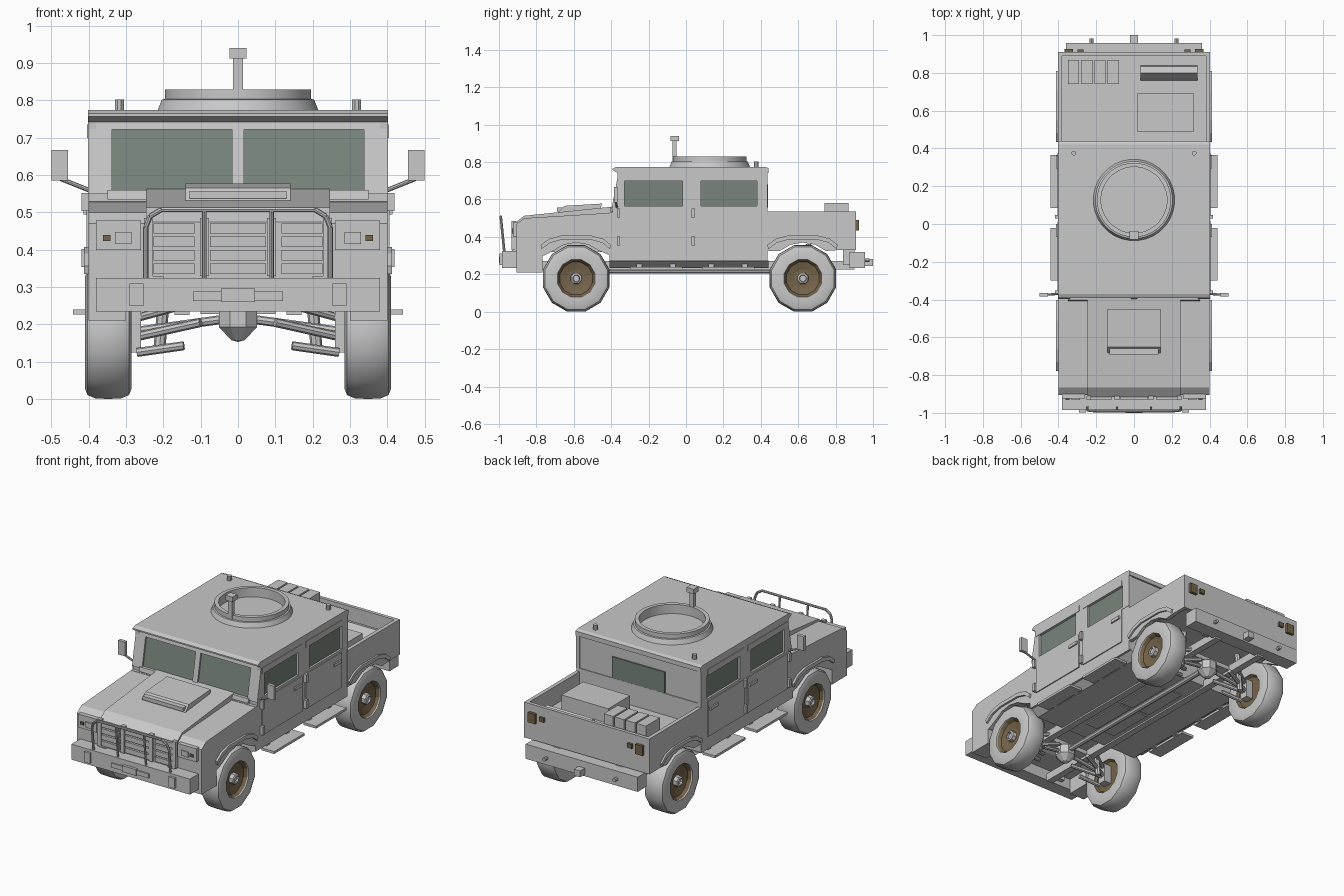
import bpy, bmesh, math
from mathutils import Vector

if "Cube" in bpy.data.objects:
    bpy.data.objects.remove(bpy.data.objects["Cube"])

def material(name, c):
    m = bpy.data.materials.new(name)
    m.diffuse_color = (*c, 1)
    m.use_nodes = True
    m.node_tree.nodes["Principled BSDF"].inputs["Base Color"].default_value = m.diffuse_color
    return m

GREY = material("grey paint", (0.58, 0.58, 0.58))
GLASS = material("green glass", (0.19, 0.235, 0.2))
BROWN = material("brown", (0.18, 0.13, 0.07))

def finish(name, bm, mat, smooth=False):
    bmesh.ops.recalc_face_normals(bm, faces=bm.faces)
    me = bpy.data.meshes.new(name)
    bm.to_mesh(me)
    bm.free()
    me.materials.append(mat)
    ob = bpy.data.objects.new(name, me)
    bpy.context.collection.objects.link(ob)
    if smooth:
        bpy.ops.object.select_all(action='DESELECT')
        ob.select_set(True)
        bpy.context.view_layer.objects.active = ob
        bpy.ops.object.shade_smooth_by_angle(angle=math.radians(38))
    return ob

def prism(name, pts, x0, x1, mat=GREY):
    """Side profile (y, z) extruded along x."""
    bm = bmesh.new()
    a = [bm.verts.new((x0, y, z)) for y, z in pts]
    b = [bm.verts.new((x1, y, z)) for y, z in pts]
    bm.faces.new(a)
    bm.faces.new(b)
    n = len(pts)
    for i in range(n):
        bm.faces.new((a[i], a[(i + 1) % n], b[(i + 1) % n], b[i]))
    return finish(name, bm, mat)

def box(name, x0, x1, y0, y1, z0, z1, mat=GREY):
    return prism(name, [(y0, z0), (y1, z0), (y1, z1), (y0, z1)], x0, x1, mat)

def pair(name, x0, x1, *rest, mat=GREY):
    for s in (-1, 1):
        box(name, s * x0, s * x1, *rest, mat)

def lathe(name, prof, n, c, axis, mat=GREY, closed=False, smooth=False):
    """Revolve (radius, height) points round x or z."""
    bm = bmesh.new()
    rings = []
    for i in range(n):
        t = 2 * math.pi * (i + 0.5) / n
        u, v = math.cos(t), math.sin(t)
        rings.append([bm.verts.new((c[0] + h, c[1] + r * u, c[2] + r * v) if axis == 'x' else
                                   (c[0] + r * u, c[1] + r * v, c[2] + h)) for r, h in prof])
    m = len(prof)
    for i in range(n):
        a, b = rings[i], rings[(i + 1) % n]
        for j in range(m if closed else m - 1):
            k = (j + 1) % m
            bm.faces.new((a[j], a[k], b[k], b[j]))
    bmesh.ops.remove_doubles(bm, verts=bm.verts, dist=1e-5)
    return finish(name, bm, mat, smooth)

def tube(name, p, q, r, n=8, mat=GREY):
    p, q = Vector(p), Vector(q)
    bm = bmesh.new()
    bmesh.ops.create_cone(bm, cap_ends=True, segments=n, radius1=r, radius2=r, depth=(q - p).length)
    rot = (q - p).to_track_quat('Z', 'Y')
    for v in bm.verts:
        v.co = rot @ v.co + (p + q) / 2
    return finish(name, bm, mat)

FRONT, REAR, WZ = -0.587, 0.625, 0.178
FLARE = [(-.185, .335), (-.14, .368), (-.075, .386), (.075, .386), (.14, .368), (.18, .335)]
def arch(c):
    """Wheel opening close around the tyre."""
    return [(c + .192 * math.cos(math.radians(d)), WZ + .192 * math.sin(math.radians(d))) for d in (130, 110, 90, 70, 50)]

# Nose, fenders and raised hood
prism("nose_body", [(-.905, .30), (-.76, .30)] + arch(FRONT) + [(-.40, .30), (-.38, .53), (-.865, .50), (-.905, .47)], -.40, .40)
pair("fender_lower", .30, .40, -.905, -.768, .21, .31)
prism("hood", [(-.915, .32), (-.38, .32), (-.38, .563), (-.865, .513), (-.915, .475)], -.247, .247)
prism("hood_scoop", [(-.685, .53), (-.455, .555), (-.45, .578), (-.65, .566)], -.14, .14)
box("scoop_slot", -.13, .13, -.69, -.66, .537, .558)

# Wheel arch flares
for c in (FRONT, REAR):
    a = [(c + y, z) for y, z in FLARE]
    outer = [(c + y * 1.03, z + .022) for y, z in FLARE]
    for s in (-1, 1):
        for i in range(5):
            prism("arch_flare", [a[i], a[i + 1], outer[i + 1], outer[i]], s * .39, s * .412)

# Grille with louvres and guard tubes
for x in (-.24, -.09, .09, .24):
    box("grille_post", x - .012, x + .012, -.932, -.91, .33, .485)
for x in (-.172, 0, .172):
    w = .075 if x == 0 else .055
    for i in range(4):
        box("grille_louvre", x - w, x + w, -.928, -.91, .335 + i * .036, .363 + i * .036)
def guard(x, z):
    return (x, -.972 - (z - .325) * .1, z)
path = [(-.247, .325), (-.247, .46), (-.235, .49), (-.205, .508), (.205, .508), (.235, .49), (.247, .46), (.247, .325)]
for p, q in zip(path, path[1:]):
    tube("brush_guard", guard(*p), guard(*q), .007)
for x in (-.09, .09):
    tube("guard_bar", guard(x, .325), guard(x, .508), .006)

# Headlamps, front bumper and winch
for s in (-1, 1):
    box("lamp_panel", s * .26, s * .38, -.925, -.90, .40, .478)
    box("headlamp", s * .285, s * .33, -.931, -.92, .416, .447)
    box("indicator", s * .342, s * .362, -.931, -.92, .424, .44, BROWN)
    box("shackle", s * .253, s * .29, -.998, -.975, .25, .31)
    box("bumper_mount", s * .20, s * .24, -.93, -.88, .26, .33)
box("front_bumper", -.38, .38, -.985, -.905, .235, .325)
box("winch", -.12, .12, -.993, -.98, .263, .288)
box("winch_centre", -.045, .045, -1.0, -.98, .26, .296)

# Cab with recessed glazing and a raked screen
def raked(name, x0, x1, z0, z1, front, depth, mat=GREY):
    f = lambda z: front + (z - .55) * .19
    prism(name, [(f(z0), z0), (f(z1), z1), (f(z1) + depth, z1), (f(z0) + depth, z0)], x0, x1, mat)
box("cab_lower", -.40, .40, -.41, .435, .27, .53)
box("cab_waist", -.40, .40, -.392, .435, .525, .555)
prism("cab_upper", [(-.38, .55), (.43, .55), (.43, .76), (-.34, .76)], -.385, .385)
prism("roof", [(-.365, .742), (.44, .742), (.44, .768), (.42, .775), (-.37, .775), (-.392, .765), (-.392, .757)], -.402, .402)
for s in (-1, 1):
    for z0, z1 in ((.55, .565), (.70, .745)):
        box("window_rail", s * .38, s * .402, -.365, .435, z0, z1)
    for y0, y1 in ((-.36, -.33), (-.02, .08), (.38, .435)):
        box("window_post", s * .38, s * .402, y0, y1, .56, .71)
    for y0, y1 in ((-.33, -.02), (.08, .38)):
        box("side_window", s * .384, s * .390, y0, y1, .565, .70, GLASS)
    raked("corner_post", s * .338, s * .402, .55, .75, -.398, .04)
    raked("windscreen", s * .015, s * .34, .555, .724, -.388, .008, GLASS)
    # Doors, hinges and handles
    for y0, y1 in ((-.355, .012), (.045, .375)):
        box("door_panel", s * .395, s * .406, y0, y1, .345, .55)
        box("door_frame", s * .395, s * .405, y0, y1, .70, .735)
        box("door_handle", s * .40, s * .414, y1 - .08, y1 - .012, .495, .513)
        for z in (.38, .53):
            box("door_hinge", s * .40, s * .419, y0 - .015, y0 + .003, z - .026, z + .022)
    # Mirrors and steps
    tube("mirror_arm", (s * .40, -.37, .56), (s * .475, -.375, .59), .006)
    box("mirror", s * .456, s * .50, -.385, -.365, .585, .667)
    for y0, y1 in ((-.30, -.02), (.085, .365)):
        box("side_step", s * .36, s * .442, y0, y1, .226, .24)
        for y in (y0 + .05, y1 - .05):
            box("step_bracket", s * .34, s * .37, y - .015, y + .015, .23, .275)
    lathe("roof_post", [(0, 0), (.013, 0), (.013, .03), (0, .03)], 8, (s * .318, .375, .772), 'z')
raked("screen_divider", -.016, .016, .55, .745, -.398, .03)
raked("screen_top", -.35, .35, .722, .75, -.398, .03)
raked("screen_base", -.35, .35, .535, .56, -.405, .03)
box("rear_window", -.17, .17, .430, .438, .557, .68, GLASS)

# Roof hatch ring and periscope
lathe("hatch_ring", [(.217, 0), (.205, .03), (.197, .032), (.197, .057), (.175, .057), (.175, 0)], 32, (0, .127, .772), 'z', closed=True, smooth=True)
box("periscope_post", -.013, .013, -.072, -.05, .77, .92)
box("periscope_head", -.023, .023, -.082, -.038, .912, .94)

# Cargo bed
side = [(.43, .325)] + arch(REAR) + [(.82, .33), (.91, .33), (.91, .535), (.43, .535)]
prism("bed_side", side, .38, .402)
prism("bed_side", side, -.38, -.402)
box("bed_floor", -.39, .39, .42, .90, .392, .43)
box("tailgate", -.395, .395, .89, .91, .33, .535)
box("stowage_box", .016, .317, .49, .69, .42, .515)
for i in range(4):
    x = -.35 + i * .07
    box("fuel_can", x, x + .06, .74, .868, .42, .58)
prism("tool_roll", [(.76, .43), (.84, .43), (.835, .485), (.80, .495), (.765, .45)], .035, .335)

# Rear bumper, lights and hitch
for s in (-1, 1):
    box("tail_light", s * .322, s * .368, .90, .926, .433, .49, BROWN)
    box("marker_light", s * .268, s * .298, .90, .924, .455, .48, BROWN)
    tube("tow_hook", (s * .225, .94, .275), (s * .225, .982, .275), .01)
    box("bumper_bracket", s * .18, s * .22, .84, .90, .25, .40)
box("rear_bumper", -.36, .36, .875, .957, .235, .32)
box("hitch", -.02, .02, .95, 1.0, .245, .282)

# Underbody: pan with sloping sills, rails and drive shaft
pan = prism("floor_pan", [(-.395, .275), (-.345, .234), (.345, .234), (.395, .275)], -.41, .44)
pan.rotation_euler.z = math.pi / 2
pair("frame_rail", .13, .17, -.90, .90, .225, .27)
for y in (-.15, .15):
    pair("skid_rib", .02, .10, y - .14, y + .14, .228, .24)
tube("drive_shaft", (0, FRONT, .22), (0, REAR, .22), .015)

# Wheels and suspension
for y in (FRONT, REAR):
    for s in (-1, 1):
        c = (0, y, WZ)
        def turn(name, prof, n, mat, smooth=False, closed=False):
            lathe(name, [(r, s * h) for r, h in prof], n, c, 'x', mat, closed, smooth)
        turn("tyre", [(.10, .29), (.155, .285), (.173, .292), (.182, .312), (.184, .348), (.182, .383), (.173, .403), (.155, .41), (.104, .408), (.10, .395)], 12, GREY, True, True)
        turn("rim", [(0, .305), (.09, .305), (.102, .292), (.102, .402), (.09, .385), (.05, .375), (0, .375)], 12, BROWN)
        turn("hub", [(.032, .37), (.030, .398), (.020, .403), (.017, .392), (0, .392)], 8, GREY)
        tube("half_shaft", (s * .03, y, .215), (s * .30, y, WZ), .012)
        for d in (-.07, .07):
            tube("upper_arm", (s * .15, y + d, .25), (s * .28, y, .215), .011)
            tube("lower_arm", (s * .10, y + d, .205), (s * .28, y, .165), .012)
        tube("shock", (s * .21, y + .03, .14), (s * .19, y + .03, .36), .016)
        box("knuckle", s * .26, s * .305, y - .025, y + .025, .125, .235)
        tube("track_link", (s * .145, y - .05, .143), (s * .27, y - .03, .125), .012)
    # Differential, pointed underneath
    lathe("differential", [(0, -.06), (.02, -.055), (.055, -.02), (.055, .03), (0, .04)], 8, (0, y, .213), 'z')
    box("cross_member", -.17, .17, y - .03, y + .03, .24, .265)
